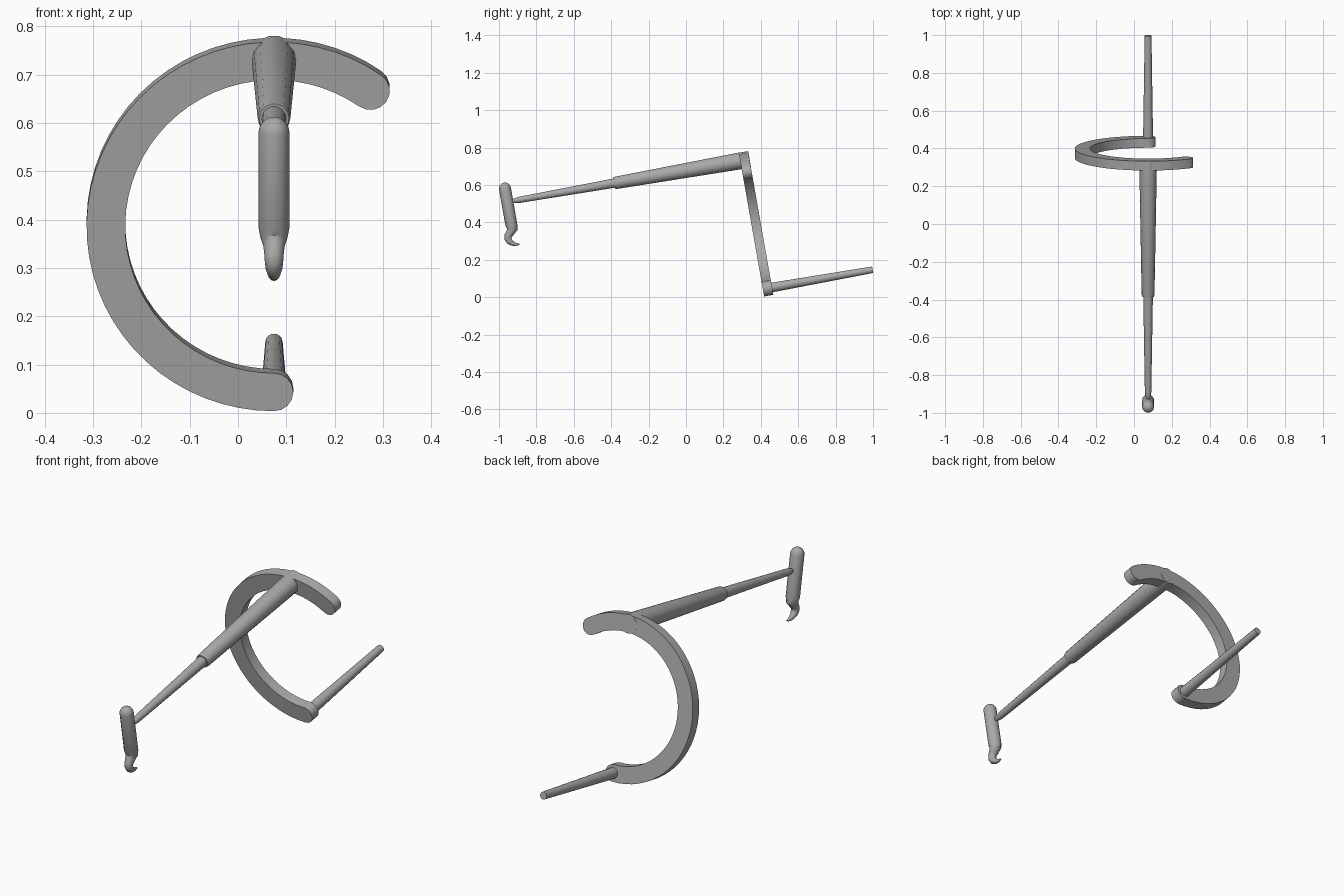
import bpy, bmesh, math
from mathutils import Vector

if "Cube" in bpy.data.objects:
    bpy.data.objects.remove(bpy.data.objects["Cube"])

TILT = math.radians(10)
AXIS = Vector((0, math.cos(TILT), math.sin(TILT)))    # along the shafts
UP = Vector((0, -math.sin(TILT), math.cos(TILT)))     # up within the arc's plane
SIDE = Vector((1, 0, 0))
CENTRE = Vector((0.0745, 0.375, 0.390))               # centre of the curved frame
MID_R, HALF_W, HALF_T = 0.348, 0.040, 0.025

grey = bpy.data.materials.new("plain grey")
grey.diffuse_color = (0.40, 0.40, 0.40, 1)
grey.use_nodes = True
grey.node_tree.nodes["Principled BSDF"].inputs["Base Color"].default_value = grey.diffuse_color


def finish(name, bm, angle=35):
    bmesh.ops.recalc_face_normals(bm, faces=bm.faces)
    mesh = bpy.data.meshes.new(name)
    bm.to_mesh(mesh)
    bm.free()
    mesh.materials.append(grey)
    ob = bpy.data.objects.new(name, mesh)
    bpy.context.collection.objects.link(ob)
    bpy.ops.object.select_all(action='DESELECT')
    ob.select_set(True)
    bpy.context.view_layer.objects.active = ob
    bpy.ops.object.shade_smooth_by_angle(angle=math.radians(angle))
    return ob


def tube(name, path, sides=14):
    """Round skin along (point, radius) pairs lying in the side plane."""
    bm = bmesh.new()
    rings = []
    for i, (p, r) in enumerate(path):
        t = (path[min(i + 1, len(path) - 1)][0] - path[max(i - 1, 0)][0]).normalized()
        n = t.cross(SIDE)
        rings.append([bm.verts.new(p + r * (math.cos(a) * SIDE + math.sin(a) * n))
                      for a in (math.tau * k / sides for k in range(sides))])
    for a, b in zip(rings, rings[1:]):
        for k in range(sides):
            j = (k + 1) % sides
            bm.faces.new((a[k], a[j], b[j], b[k]))
    bm.faces.new(rings[0])
    bm.faces.new(rings[-1])
    return finish(name, bm)


# curved flat frame with rounded ends
start, end = math.radians(55), math.radians(270)


def polar(r, a):
    return Vector((r * math.cos(a), r * math.sin(a)))


N, CAP = 40, 8
angles = [start + (end - start) * i / N for i in range(N + 1)]
outline = [polar(MID_R + HALF_W, a) for a in angles]
outline += [polar(MID_R, end) + polar(HALF_W, end + math.pi * i / CAP) for i in range(1, CAP)]
outline += [polar(MID_R - HALF_W, a) for a in reversed(angles)]
outline += [polar(MID_R, start) + polar(HALF_W, start + math.pi + math.pi * i / CAP)
            for i in range(1, CAP)]
bm = bmesh.new()
face = bm.faces.new([bm.verts.new(CENTRE + p.x * SIDE + p.y * UP - HALF_T * AXIS) for p in outline])
ext = bmesh.ops.extrude_face_region(bm, geom=[face])
bmesh.ops.translate(bm, vec=AXIS * HALF_T * 2,
                    verts=[g for g in ext["geom"] if isinstance(g, bmesh.types.BMVert)])
finish("curved_frame", bm)

# upper shaft: thick sleeve and thinner rod with a tapered tip
top = CENTRE + MID_R * UP
tube("upper_sleeve", [(top + AXIS * d, r) for d, r in
                      ((HALF_T + 0.001, 0.045), (-0.03, 0.046), (-0.70, 0.034), (-0.71, 0.031))])
tube("upper_rod", [(top + AXIS * d, r) for d, r in
                   ((-0.68, 0.026), (-1.225, 0.017), (-1.245, 0.014), (-1.262, 0.008))])

# lower pin
low = CENTRE - MID_R * UP
tube("lower_pin", [(low + AXIS * d, r) for d, r in ((-HALF_T + 0.005, 0.027), (0.571, 0.018))])

# upright handle with domed top, running into a curled hook
R = 0.032
head = Vector((CENTRE.x, -0.968, 0.581))
dome = [(head + UP * R * math.sin(a), R * math.cos(a))
        for a in (math.radians(d) for d in (85, 65, 42, 20))]
body = [(head, R), (head - UP * 0.20, R), (head - UP * 0.222, 0.028)]
hook = [(Vector((CENTRE.x, y, z)), r) for y, z, r in
        ((-0.940, 0.345, 0.022), (-0.951, 0.328, 0.020), (-0.952, 0.312, 0.019),
         (-0.943, 0.297, 0.017), (-0.928, 0.287, 0.013), (-0.910, 0.282, 0.009),
         (-0.889, 0.282, 0.003))]
tube("hooked_handle", dome + body + hook, 12)
